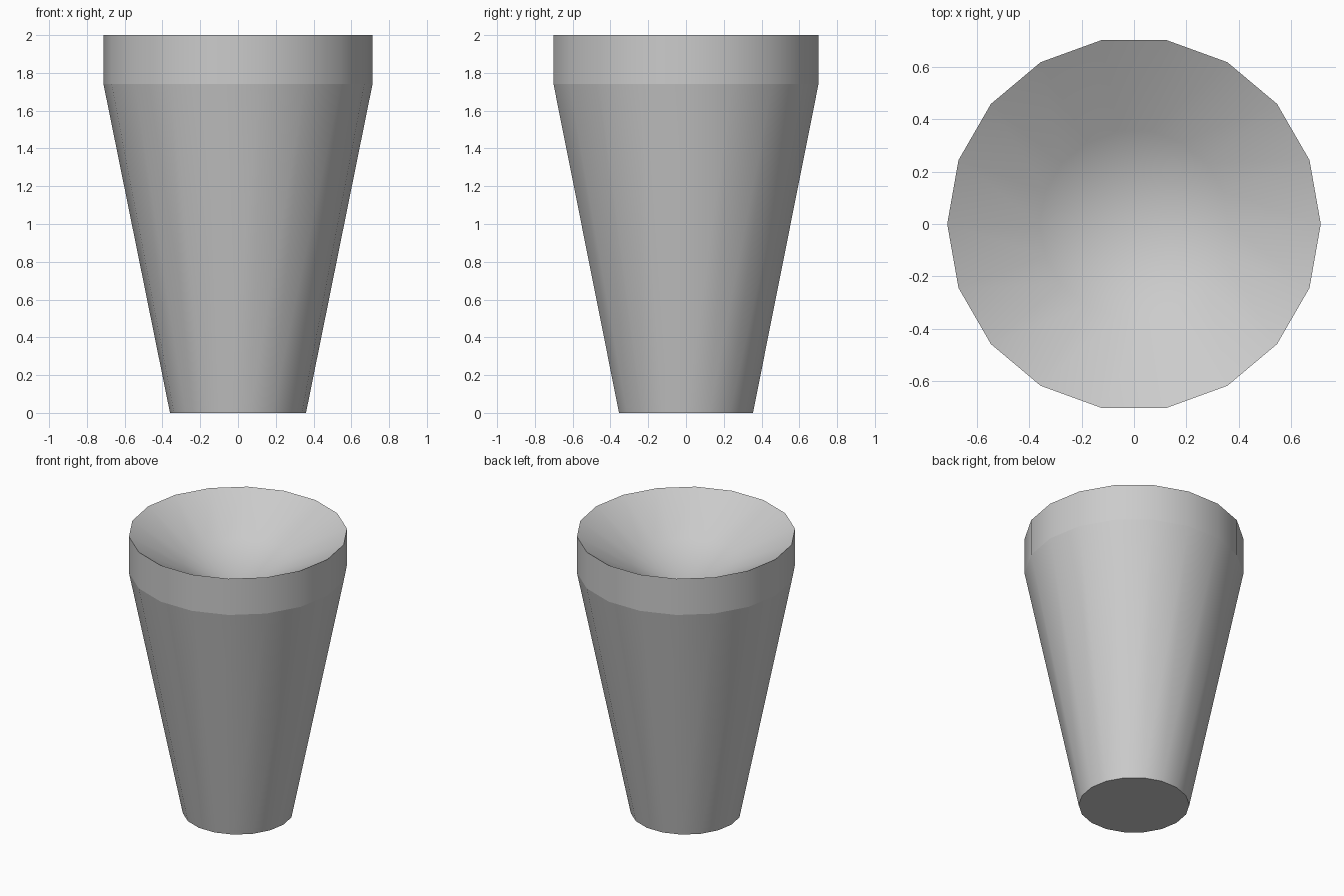
import bpy
import bmesh
from math import cos, sin, tau

if "Cube" in bpy.data.objects:
    bpy.data.objects.remove(bpy.data.objects["Cube"])

SIDES = 18
# (radius, z, crease): base, taper top, rim, dish ring
PROFILE = [(0.36, 0.0, True), (0.712, 1.74, True), (0.712, 2.0, True), (0.36, 1.795, False)]
DISH_BOTTOM = 1.62

bm = bmesh.new()


def ring(radius, z):
    return [bm.verts.new((radius * cos(tau * i / SIDES), radius * sin(tau * i / SIDES), z))
            for i in range(SIDES)]


# Tapered wall, upright collar and sloping dish
rings = [ring(r, z) for r, z, _ in PROFILE]
for a, b in zip(rings, rings[1:]):
    for i in range(SIDES):
        j = (i + 1) % SIDES
        bm.faces.new((a[i], a[j], b[j], b[i]))

# Flat base and the dish centre
bm.faces.new(rings[0][::-1])
centre = bm.verts.new((0, 0, DISH_BOTTOM))
for i in range(SIDES):
    bm.faces.new((rings[-1][i], rings[-1][(i + 1) % SIDES], centre))

# Smooth faces with hard creases around the base, collar and rim
for f in bm.faces:
    f.smooth = True
for loop, (_, _, crease) in zip(rings, PROFILE):
    for i in range(SIDES):
        bm.edges.get((loop[i], loop[(i + 1) % SIDES])).smooth = not crease

mesh = bpy.data.meshes.new("tapered_cup")
bm.to_mesh(mesh)
bm.free()
bpy.context.collection.objects.link(bpy.data.objects.new("tapered_cup", mesh))
